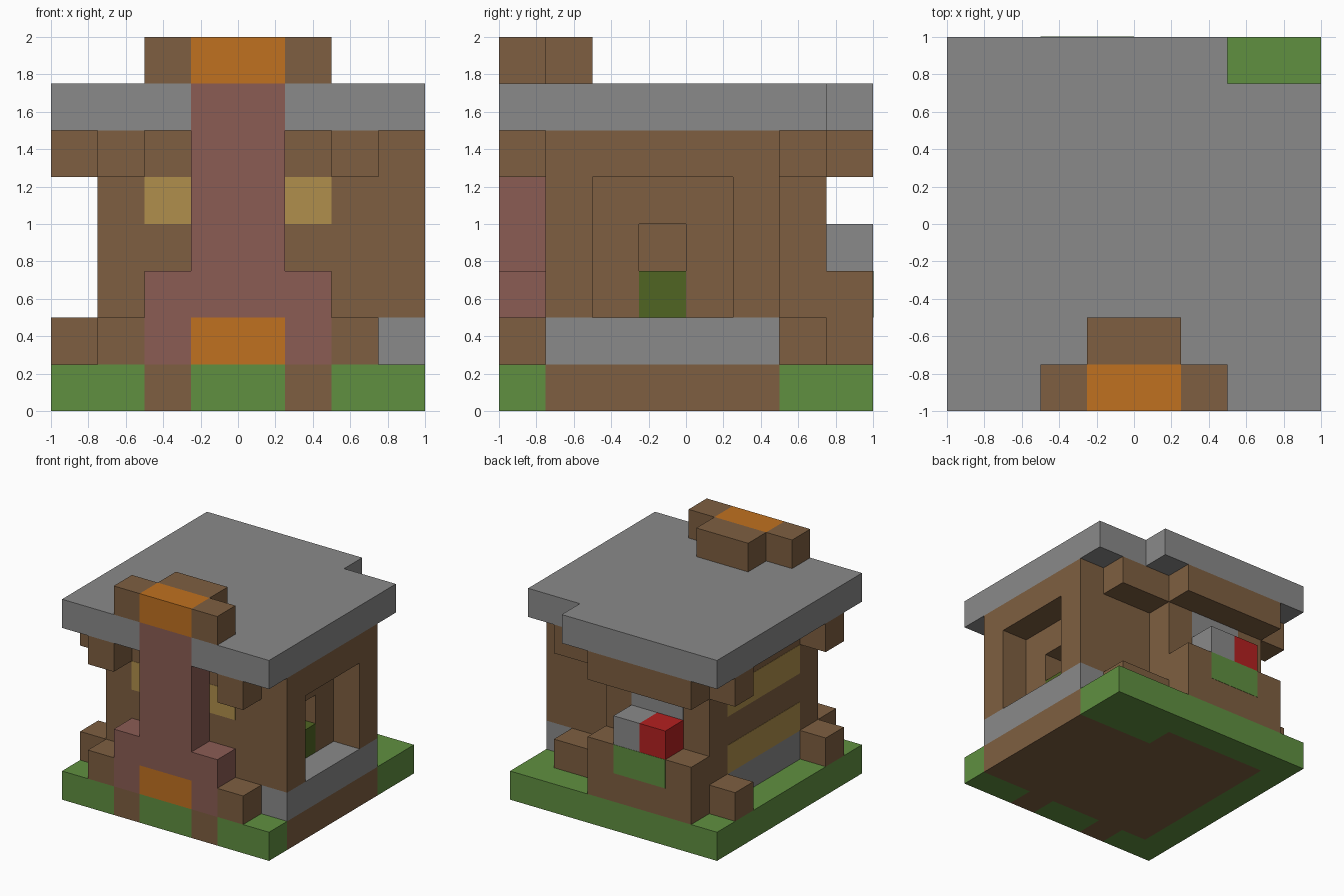
import bpy
import bmesh
from mathutils import Vector

CELL = 0.25      # the cottage is laid out on a grid of eight cells a side
HALF = 4
THIN = 0.02      # plate thickness in cells

if "Cube" in bpy.data.objects:
    bpy.data.objects.remove(bpy.data.objects["Cube"], do_unlink=True)


def linear(byte):
    c = byte / 255
    return c / 12.92 if c <= 0.04045 else ((c + 0.055) / 1.055) ** 2.4


def material(name, *rgb):
    mat = bpy.data.materials.new(name)
    colour = [linear(c) for c in rgb] + [1.0]
    mat.use_nodes = True
    mat.diffuse_color = colour
    shader = next(n for n in mat.node_tree.nodes if n.type == "BSDF_PRINCIPLED")
    shader.inputs["Base Color"].default_value = colour
    return mat


wood = material("brown wood", 126, 95, 65)
stone = material("grey stone", 138, 138, 138)
grass = material("grass green", 96, 144, 64)
brick = material("dusty pink brick", 139, 92, 84)
fire = material("fire orange", 192, 113, 32)
glass = material("straw yellow", 176, 143, 76)
olive = material("dark olive", 80, 101, 34)
red = material("red", 180, 32, 32)


def part(name, mat, *boxes):
    """One object made of boxes, each given as x, y and z spans in cells."""
    bm = bmesh.new()
    for xs, ys, zs in boxes:
        low = Vector((xs[0], ys[0], zs[0]))
        high = Vector((xs[1], ys[1], zs[1]))
        verts = bmesh.ops.create_cube(bm, size=1)["verts"]
        for v in verts:
            cell = (low + high) / 2 + v.co * (high - low)
            v.co = (cell - Vector((HALF, HALF, 0))) * CELL
    mesh = bpy.data.meshes.new(name)
    bm.to_mesh(mesh)
    bm.free()
    mesh.materials.append(mat)
    obj = bpy.data.objects.new(name, mesh)
    bpy.context.collection.objects.link(obj)
    return obj


def flip(box):
    """The same box mirrored to the other side in x."""
    (a, b), ys, zs = box
    return (2 * HALF - b, 2 * HALF - a), ys, zs


def pair(name, mat, box):
    part("right_" + name, mat, box)
    part("left_" + name, mat, flip(box))


# Reused spans
ground, course, beam = (0, 1), (1, 2), (5, 6)
front, back = (0, 1), (7, 8)
depth = (1, 6)

# Ground: wooden floor let into a grass border
part("floor", wood, ((1, 8), depth, ground), ((1, 5), (6, 7), ground))
pair("floor_stub", wood, ((2, 3), front, ground))
part("lawn", grass,
     ((0, 1), (0, 8), ground),
     ((1, 8), back, ground),
     ((5, 8), (6, 7), ground),
     ((1, 2), front, ground),
     ((3, 5), front, ground),
     ((6, 8), front, ground))

# House body and back wall
part("house_body", wood, ((1, 6), depth, (1, 6)))
part("back_wall", wood, ((1, 5), (6, 7), (1, 6)))

# Side wall with a stepped window around a small opening
part("inner_window_wall", wood,
     ((6, 7), (1, 3), (1, 6)),
     ((6, 7), (4, 6), (1, 6)),
     ((6, 7), (3, 4), course),
     ((6, 7), (3, 4), (4, 6)))
part("window_plant", olive, ((6, 7), (3, 4), (2, 3)))
part("outer_window_frame", wood,
     ((7, 8), (1, 2), (2, 5)),
     ((7, 8), (5, 6), (2, 5)),
     ((7, 8), depth, beam))
part("stone_sill", stone, ((7, 8), depth, course))

# Log ends sticking out of the corners, low and high
for label, level in (("low", course), ("high", beam)):
    pair(label + "_front_log", wood, ((1, 2), front, level))
    part(label + "_side_log", wood, ((0, 1), (1, 2), level))
    part(label + "_back_log", wood,
         ((0, 1), (6, 7), level), ((5, 7), (6, 7), level))

# Back ledge with its two boxes and the beam above
part("back_ledge", wood, ((1, 5), back, (1, 3)))
part("back_beam", wood, ((1, 5), back, beam))
part("red_box", red, ((2, 3), back, (3, 4)))
part("stone_box", stone, ((3, 4), back, (3, 4)))
part("ledge_moss", grass, ((2, 4), (8 - THIN, 8 + THIN / 2), (2, 3)))
part("back_window", stone, ((2, 4), (7 - THIN, 7 + THIN / 2), (4, 5)))

# Flush panes on the front and the plain side
pair("front_pane", glass, ((2, 3), (1 - THIN / 2, 1 + THIN), (4, 5)))
side_skin = (1 - THIN / 2, 1 + THIN)
for label, level in (("lower", 2), ("upper", 4)):
    part(label + "_side_pane", glass, (side_skin, (2, 6), (level, level + 1)))
part("side_stone_course", stone, (side_skin, (2, 6), course))

# Fireplace and chimney
part("chimney", brick, ((3, 5), front, (3, 7)))
part("fireplace_top", brick, ((2, 6), front, (2, 3)))
pair("fireplace_cheek", brick, ((2, 3), front, course))
part("fireplace_fire", fire, ((3, 5), front, course))

# Flat stone roof, notched at one back corner
part("roof", stone,
     ((0, 8), (1, 7), (6, 7)),
     ((0, 6), back, (6, 7)),
     ((0, 3), front, (6, 7)),
     ((5, 8), front, (6, 7)))

# Chimney top
part("chimney_fire", fire, ((3, 5), front, (7, 8)))
pair("chimney_guard", wood, ((2, 3), front, (7, 8)))
part("chimney_rear_guard", wood, ((3, 5), (1, 2), (7, 8)))
